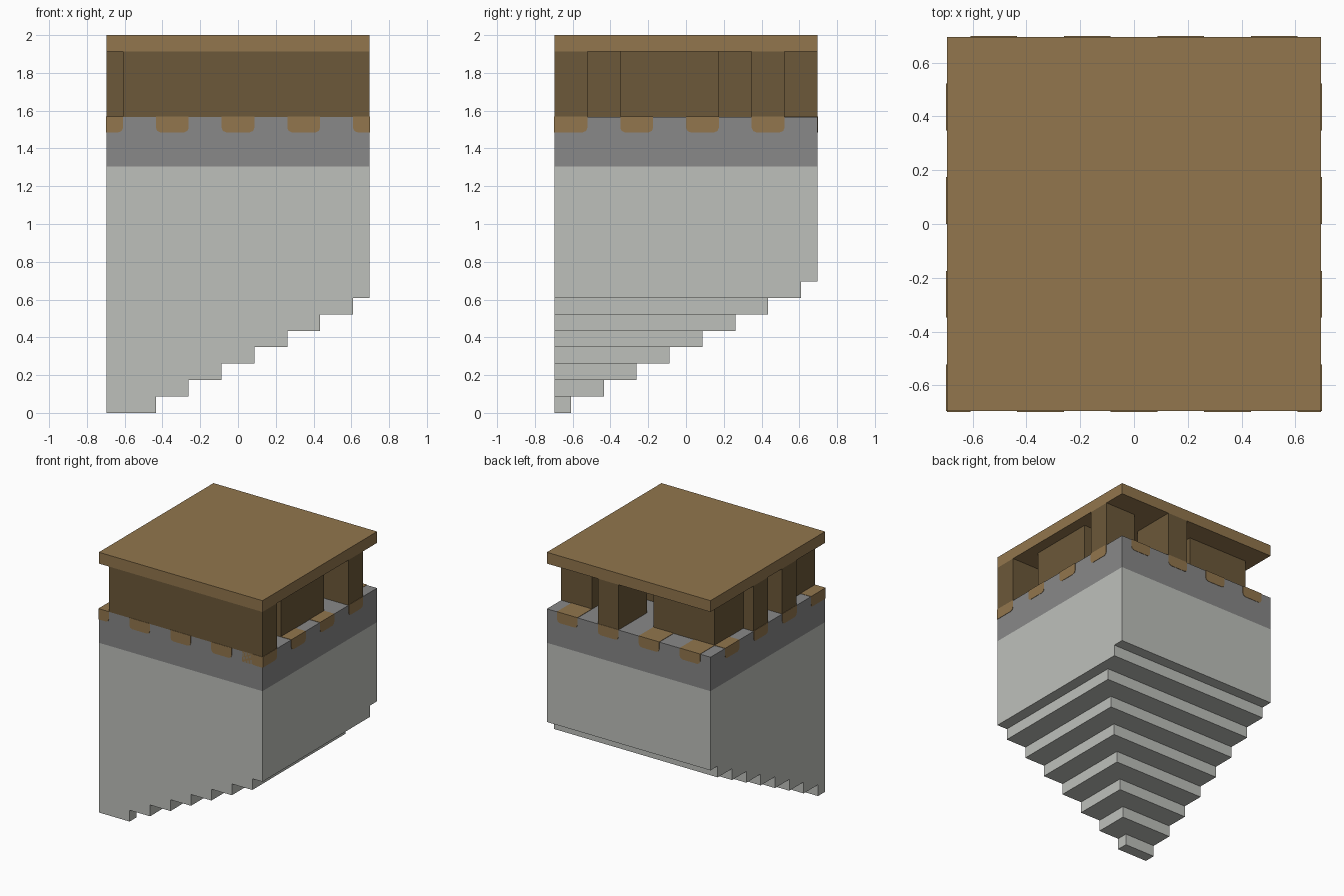
import bpy, bmesh
from mathutils import Matrix, Vector

if "Cube" in bpy.data.objects:
    bpy.data.objects.remove(bpy.data.objects["Cube"], do_unlink=True)

U = 2 / 23      # one grid unit of the model
H = 8           # half width in units


def material(name, rgb):
    m = bpy.data.materials.new(name)
    m.use_nodes = True
    m.diffuse_color = (*rgb, 1)
    m.node_tree.nodes["Principled BSDF"].inputs["Base Color"].default_value = (*rgb, 1)
    return m


pale_stone = material("pale_stone", (0.515, 0.527, 0.497))
grey_stone = material("grey_stone", (0.246, 0.246, 0.246))
wood = material("wood", (0.287, 0.181, 0.074))
dark_wood = material("dark_wood", (0.150, 0.098, 0.041))


def finish(bm, name, mat):
    bmesh.ops.recalc_face_normals(bm, faces=bm.faces)
    bmesh.ops.scale(bm, vec=(U, U, U), verts=bm.verts)
    mesh = bpy.data.meshes.new(name)
    bm.to_mesh(mesh)
    bm.free()
    mesh.materials.append(mat)
    ob = bpy.data.objects.new(name, mesh)
    bpy.context.collection.objects.link(ob)
    return ob


def box(name, mat, x, y, z):
    bm = bmesh.new()
    size = (x[1] - x[0], y[1] - y[0], z[1] - z[0])
    mid = ((x[0] + x[1]) / 2, (y[0] + y[1]) / 2, (z[0] + z[1]) / 2)
    bmesh.ops.create_cube(bm, size=1, matrix=Matrix.Translation(mid) @ Matrix.Diagonal((*size, 1)))
    return finish(bm, name, mat)


# Body: stepped underside growing out of one corner, then the solid block
for i in range(8):
    box(f"step_{i + 1}", pale_stone, (-H, min(2 * i - 5, H)), (-H, 2 * i - 7), (i, i + 1))
box("main_block", pale_stone, (-H, H), (-H, H), (8, 15))
box("stone_band", grey_stone, (-H, H), (-H, H), (15, 18))

# Dark timber walls and posts under the roof
timbers = {
    "front_wall": ((-7, 8), (-8, -6)),
    "inner_front_wall": ((-7, 4), (-6, -4)),
    "core_wall": ((-4, 7), (-4, 2)),
    "back_wall": ((-7, -1), (2, 6)),
    "back_corner_post": ((5, 8), (4, 6)),
    "back_post": ((1, 3), (4, 8)),
    "side_post_a": ((-8, -5), (0, 2)),
    "side_post_b": ((-8, -5), (-4, -2)),
}
for name, (x, y) in timbers.items():
    box(name, dark_wood, x, y, (18, 22))

# Roof slab
box("roof_slab", wood, (-H, H), (-H, H), (22, 23))


# Beam ends let into the band, with rounded lower corners where free
def beam_end(name, a, b, out, along):
    out, along = Vector(out), Vector(along)
    top, low, eps = 18.03, 17.08, 0.03
    r0 = 0.0 if a == -H else 0.28
    r1 = 0.0 if b == H else 0.28
    profile = [(a, top), (a, low + r0), (a + 0.3 * r0, low + 0.3 * r0), (a + r0, low),
               (b - r1, low), (b - 0.3 * r1, low + 0.3 * r1), (b, low + r1), (b, top)]
    bm = bmesh.new()
    verts = [bm.verts.new(along * s + out * (H + eps) + Vector((0, 0, z))) for s, z in profile]
    face = bm.faces.new(verts)
    ext = bmesh.ops.extrude_face_region(bm, geom=[face])
    moved = [v for v in ext["geom"] if isinstance(v, bmesh.types.BMVert)]
    bmesh.ops.translate(bm, verts=moved, vec=-out * (2 + eps))
    bmesh.ops.remove_doubles(bm, verts=bm.verts, dist=0.0001)
    finish(bm, name, wood)


for i in range(5):
    beam_end(f"front_beam_{i + 1}", max(4 * i - 9, -H), min(4 * i - 7, H), (0, -1, 0), (1, 0, 0))
for i in range(4):
    beam_end(f"back_beam_{i + 1}", 4 * i - 7, 4 * i - 5, (0, 1, 0), (1, 0, 0))
    for side, sx in (("left", 1), ("right", -1)):
        beam_end(f"{side}_beam_{i + 1}", 4 * i - 8, 4 * i - 6, (sx, 0, 0), (0, 1, 0))
